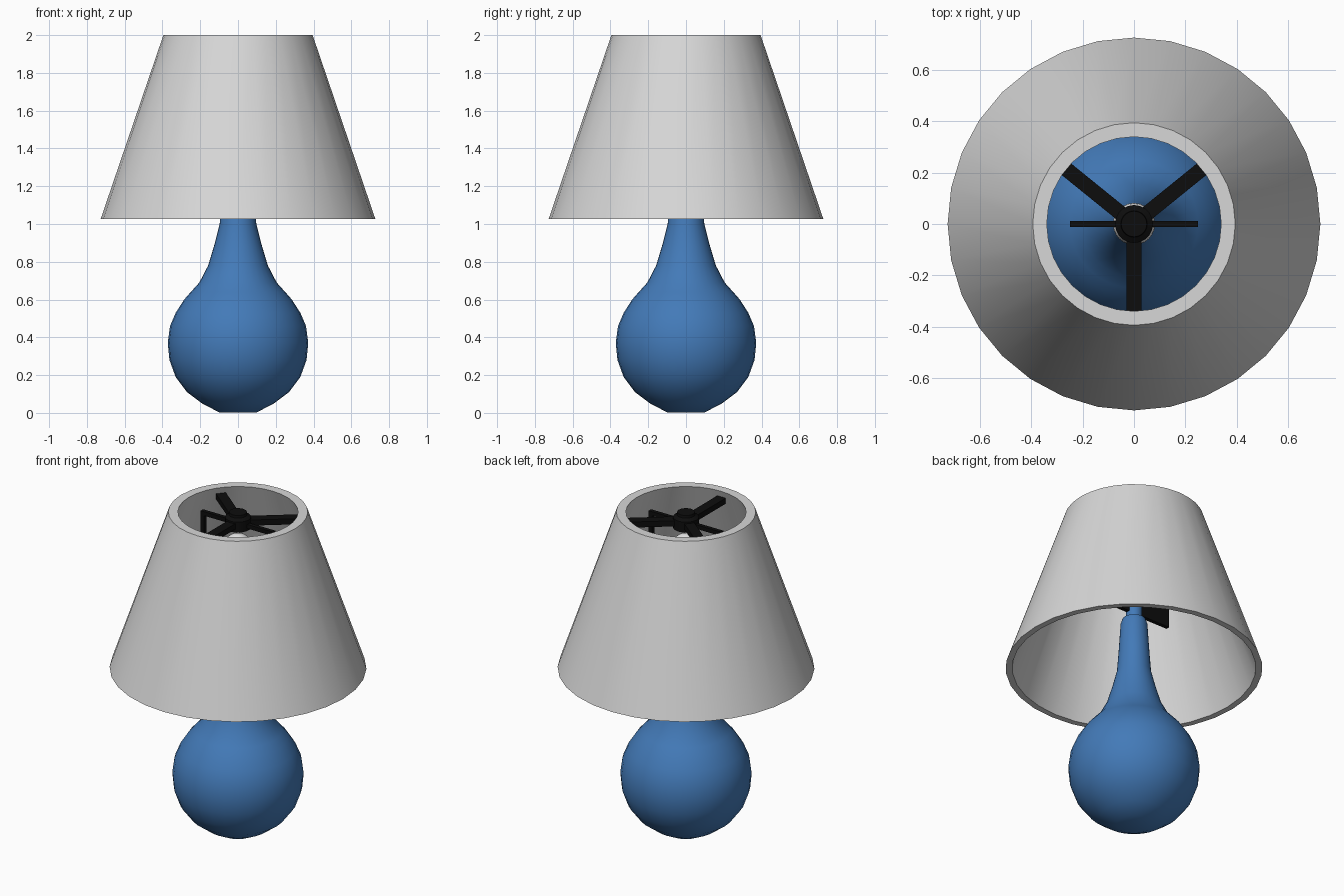
import bpy, bmesh, math
from mathutils import Matrix, Vector

if "Cube" in bpy.data.objects:
    bpy.data.objects.remove(bpy.data.objects["Cube"])


def material(name, rgb):
    m = bpy.data.materials.new(name)
    m.diffuse_color = (*rgb, 1)
    m.use_nodes = True
    m.node_tree.nodes["Principled BSDF"].inputs["Base Color"].default_value = m.diffuse_color
    return m


BLUE = material("blue_ceramic", (0.056, 0.195, 0.48))
SHADE = material("off_white_fabric", (0.68, 0.68, 0.68))
BLACK = material("black_metal", (0.004, 0.004, 0.004))
WHITE = material("white_glass", (0.82, 0.82, 0.82))


def finish(bm, name, mat, smooth=None):
    bmesh.ops.remove_doubles(bm, verts=bm.verts, dist=1e-5)
    bmesh.ops.recalc_face_normals(bm, faces=bm.faces)
    me = bpy.data.meshes.new(name)
    bm.to_mesh(me)
    bm.free()
    me.materials.append(mat)
    ob = bpy.data.objects.new(name, me)
    bpy.context.collection.objects.link(ob)
    if smooth:
        bpy.ops.object.select_all(action='DESELECT')
        ob.select_set(True)
        bpy.context.view_layer.objects.active = ob
        bpy.ops.object.shade_smooth_by_angle(angle=math.radians(smooth))
    return ob


def lathe(name, profile, mat, closed=False, sides=32, smooth=35):
    """Spin (radius, z) points around the z axis."""
    bm = bmesh.new()
    vs = [bm.verts.new((r, 0, z)) for r, z in profile]
    es = [bm.edges.new(p) for p in zip(vs, vs[1:])]
    if closed:
        es.append(bm.edges.new((vs[-1], vs[0])))
    bmesh.ops.spin(bm, geom=vs + es, cent=(0, 0, 0), axis=(0, 0, 1),
                   angle=math.tau, steps=sides, use_merge=True)
    return finish(bm, name, mat, smooth)


def box(bm, lo, hi, rot=0):
    """Add a box between two corners, turned around z."""
    lo, hi = Vector(lo), Vector(hi)
    mat = (Matrix.Rotation(rot, 4, 'Z') @ Matrix.Translation((lo + hi) / 2)
           @ Matrix.Diagonal((*(hi - lo), 1)))
    bmesh.ops.create_cube(bm, size=1, matrix=mat)


# Round base with long neck and thin stem
lathe("lamp_base", [
    (0, 0.003), (0.10, 0.003), (0.19, 0.05), (0.27, 0.11), (0.33, 0.19), (0.363, 0.28),
    (0.372, 0.37), (0.36, 0.46), (0.33, 0.53), (0.285, 0.60), (0.25, 0.64),
    (0.205, 0.69), (0.158, 0.78), (0.125, 0.89), (0.097, 1.0), (0.088, 1.12),
    (0.076, 1.31), (0.066, 1.34), (0.046, 1.34), (0.046, 1.58), (0, 1.58)], BLUE)

# Tapered hollow shade
lathe("shade", [(0.727, 1.027), (0.395, 2.0), (0.34, 2.0), (0.69, 1.027)], SHADE, closed=True)

# Bulb: ball top narrowing to the socket
ball = [(0.082 * math.cos(a), 1.78 + 0.082 * math.sin(a))
        for a in (math.radians(d) for d in range(-30, 90, 15))]
lathe("bulb", [(0, 1.56), (0.04, 1.56), (0.044, 1.65)] + ball + [(0, 1.862)], WHITE, sides=24)

# Harp frame around the bulb
bm = bmesh.new()
box(bm, (-0.25, -0.012, 1.38), (0.25, 0.012, 1.49))
box(bm, (-0.25, -0.012, 1.92), (0.25, 0.012, 1.945))
for s in (-1, 1):
    box(bm, (s * 0.238 - 0.012, -0.012, 1.49), (s * 0.238 + 0.012, 0.012, 1.92))
finish(bm, "harp", BLACK)

# Three spokes carrying the shade
bm = bmesh.new()
for deg in (39, 141, 270):
    box(bm, (0.03, -0.029, 1.925), (0.35, 0.029, 1.96), math.radians(deg))
finish(bm, "spokes", BLACK)

# Hub and finial
lathe("hub_finial", [(0, 1.905), (0.074, 1.905), (0.074, 1.97), (0.052, 1.985),
                     (0.05, 2.0), (0, 2.0)], BLACK, sides=20)
